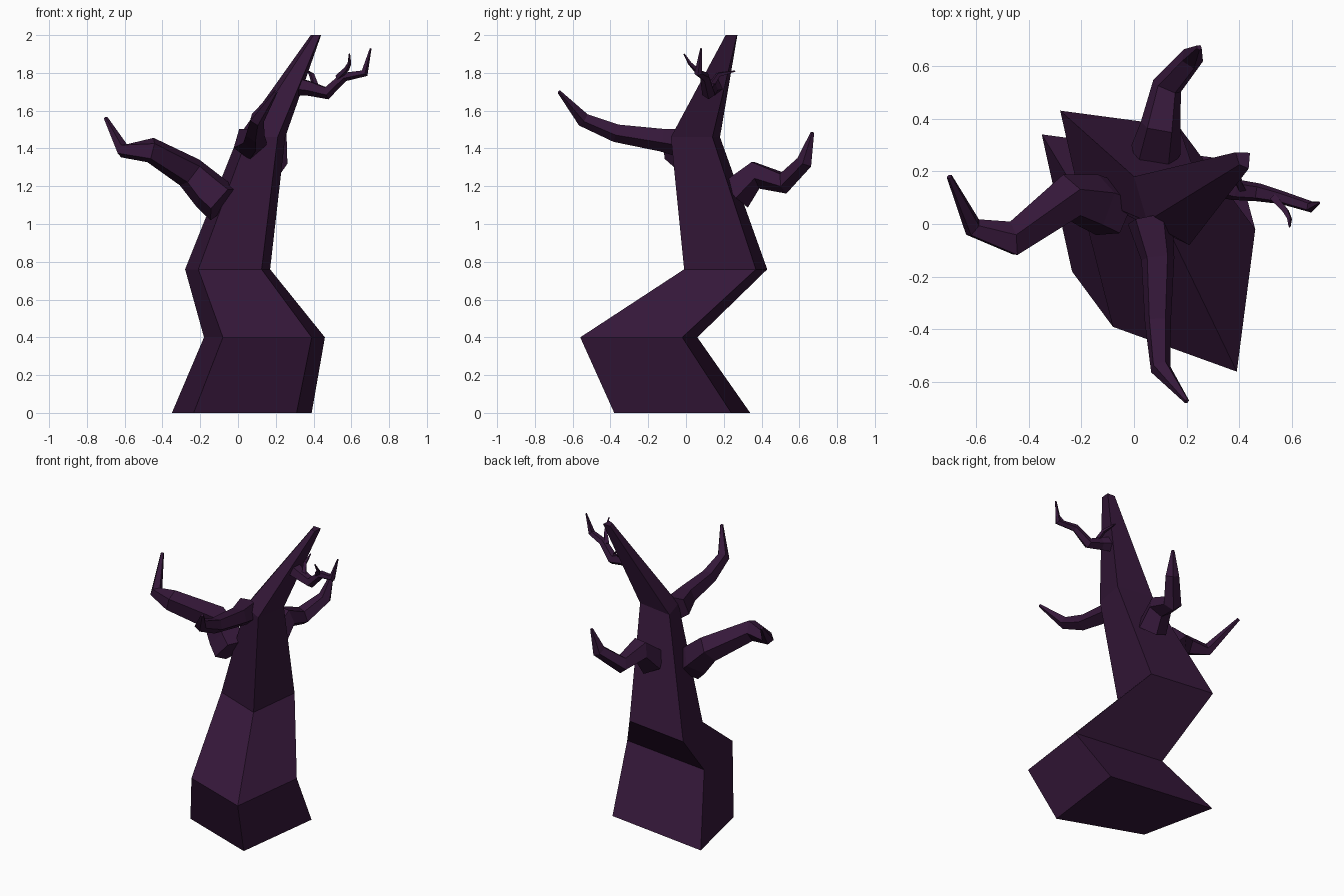
import bpy, bmesh, math
from mathutils import Vector

bark = bpy.data.materials.new("dark_bark")
bark.diffuse_color = (0.036, 0.009, 0.042, 1)


def skin_rings(name, rings):
    """Loft a closed, flat-shaded tube through rings of equal point count."""
    bm = bmesh.new()
    loops = [[bm.verts.new(p) for p in ring] for ring in rings]
    n = len(loops[0])
    for a, b in zip(loops, loops[1:]):
        for i in range(n):
            j = (i + 1) % n
            bm.faces.new((a[i], a[j], b[j], b[i]))
    bm.faces.new(loops[0][::-1])
    bm.faces.new(loops[-1])
    bmesh.ops.recalc_face_normals(bm, faces=bm.faces)
    mesh = bpy.data.meshes.new(name)
    bm.to_mesh(mesh)
    bm.free()
    mesh.materials.append(bark)
    obj = bpy.data.objects.new(name, mesh)
    bpy.context.collection.objects.link(obj)
    return obj


def branch(name, path, sides=5):
    """Tapering crooked limb; path holds (x, y, z, radius)."""
    pts = [Vector(p[:3]) for p in path]
    rings, side = [], None
    for i, p in enumerate(pts):
        d = Vector()
        if i > 0:
            d += (p - pts[i - 1]).normalized()
        if i < len(pts) - 1:
            d += (pts[i + 1] - p).normalized()
        d.normalize()
        ref = Vector((0, 0, 1)) if side is None else side
        side = (ref - d * ref.dot(d)).normalized()
        other = d.cross(side)
        r = path[i][3]
        rings.append([p + r * (math.cos(t) * side + math.sin(t) * other)
                      for t in (2 * math.pi * (k + 0.5) / sides for k in range(sides))])
    return skin_rings(name, rings)


# Trunk: crooked four-sided sections (front left, front right, back right, back left)
sections = [
    (0.00, [(-0.235, -0.18), (0.31, -0.38), (0.39, 0.24), (-0.35, 0.34)]),
    (0.40, [(-0.08, -0.39), (0.39, -0.56), (0.46, -0.02), (-0.18, 0.06)]),
    (0.76, [(-0.21, 0.12), (0.125, -0.01), (0.17, 0.37), (-0.28, 0.43)]),
    (1.46, [(0.05, 0.01), (0.21, -0.08), (0.25, 0.14), (0.0, 0.18)]),
    (2.00, [(0.40, 0.225), (0.435, 0.21), (0.44, 0.27), (0.385, 0.272)]),
]
skin_rings("trunk", [[(x, y, z) for x, y in s] for z, s in sections])

# Main limbs
branch("left_branch", [(-0.08, 0.05, 1.11, 0.115), (-0.15, 0.08, 1.17, 0.11),
                       (-0.25, 0.10, 1.27, 0.09), (-0.46, -0.06, 1.39, 0.07),
                       (-0.61, -0.015, 1.39, 0.04), (-0.70, 0.18, 1.56, 0.011)])
branch("front_branch", [(0.06, 0.02, 1.43, 0.09), (0.09, -0.13, 1.45, 0.066),
                        (0.09, -0.37, 1.485, 0.052), (0.10, -0.545, 1.555, 0.04),
                        (0.20, -0.672, 1.70, 0.01)])
branch("back_branch", [(0.08, 0.26, 1.16, 0.10), (0.10, 0.37, 1.265, 0.08),
                       (0.125, 0.52, 1.22, 0.06), (0.22, 0.63, 1.33, 0.045),
                       (0.247, 0.67, 1.485, 0.01)])

# Upper right limb with its two twigs
branch("upper_branch", [(0.32, 0.15, 1.73, 0.05), (0.38, 0.13, 1.72, 0.042),
                        (0.47, 0.12, 1.695, 0.036), (0.56, 0.10, 1.78, 0.026),
                        (0.67, 0.065, 1.80, 0.022), (0.702, 0.08, 1.93, 0.005)])
branch("outer_twig", [(0.53, 0.10, 1.775, 0.018), (0.575, 0.05, 1.82, 0.014),
                      (0.59, 0.02, 1.85, 0.01), (0.59, -0.01, 1.90, 0.004)], 4)
branch("inner_twig", [(0.41, 0.13, 1.73, 0.018), (0.39, 0.17, 1.79, 0.014),
                      (0.37, 0.26, 1.81, 0.004)], 4)
